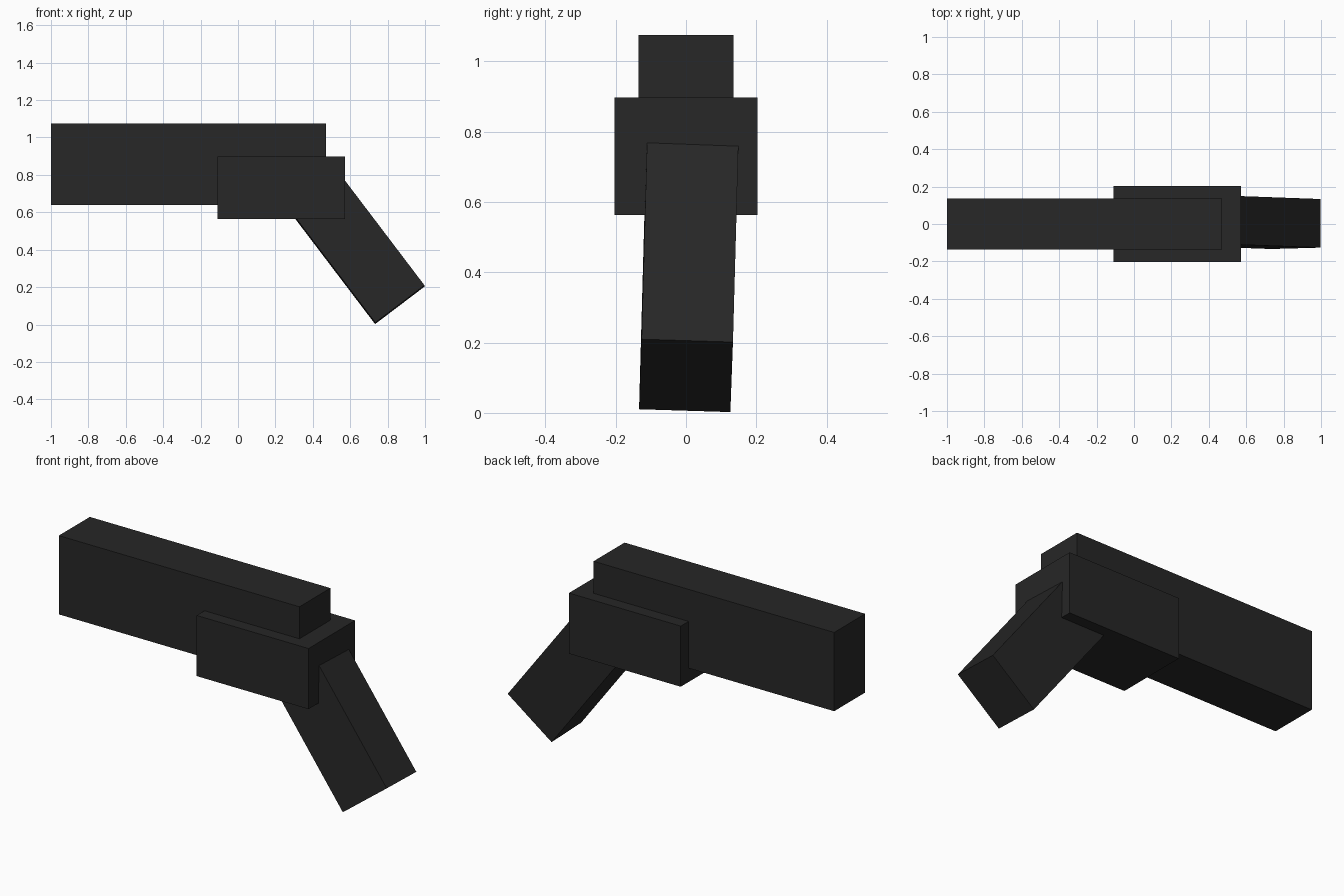
import bpy
from mathutils import Vector, Matrix

if "Cube" in bpy.data.objects:
    bpy.data.objects.remove(bpy.data.objects["Cube"])

dark = bpy.data.materials.new("dark_metal")
dark.diffuse_color = (0.02, 0.02, 0.02, 1)
dark.use_nodes = True
dark.node_tree.nodes["Principled BSDF"].inputs["Base Color"].default_value = dark.diffuse_color


def box(name, size, matrix):
    bpy.ops.mesh.primitive_cube_add(size=1)
    ob = bpy.context.object
    ob.name = name
    ob.data.transform(Matrix.Diagonal((*size, 1)))
    ob.matrix_world = matrix
    ob.data.materials.append(dark)
    return ob


def box_between(name, lo, hi):
    lo, hi = Vector(lo), Vector(hi)
    return box(name, hi - lo, Matrix.Translation((lo + hi) / 2))


# Long upper barrel block
box_between("barrel", (-1.0, -0.135, 0.64), (0.47, 0.135, 1.075))

# Wider receiver block around the rear underside
box_between("receiver", (-0.11, -0.203, 0.563), (0.573, 0.203, 0.898))

# Slanted, slightly twisted grip, running up into the receiver
length = 0.8
axis = Vector((-0.604, 0.022, 0.796)).normalized()
side = Vector((-0.003, 1, -0.033))
side = (side - axis * side.dot(axis)).normalized()
depth = side.cross(axis)
centre = Vector((0.865, 0, 0.106)) + axis * length / 2
grip_matrix = Matrix((depth, side, axis)).transposed().to_4x4()
grip_matrix.translation = centre
box("grip", (0.33, 0.26, length), grip_matrix)
